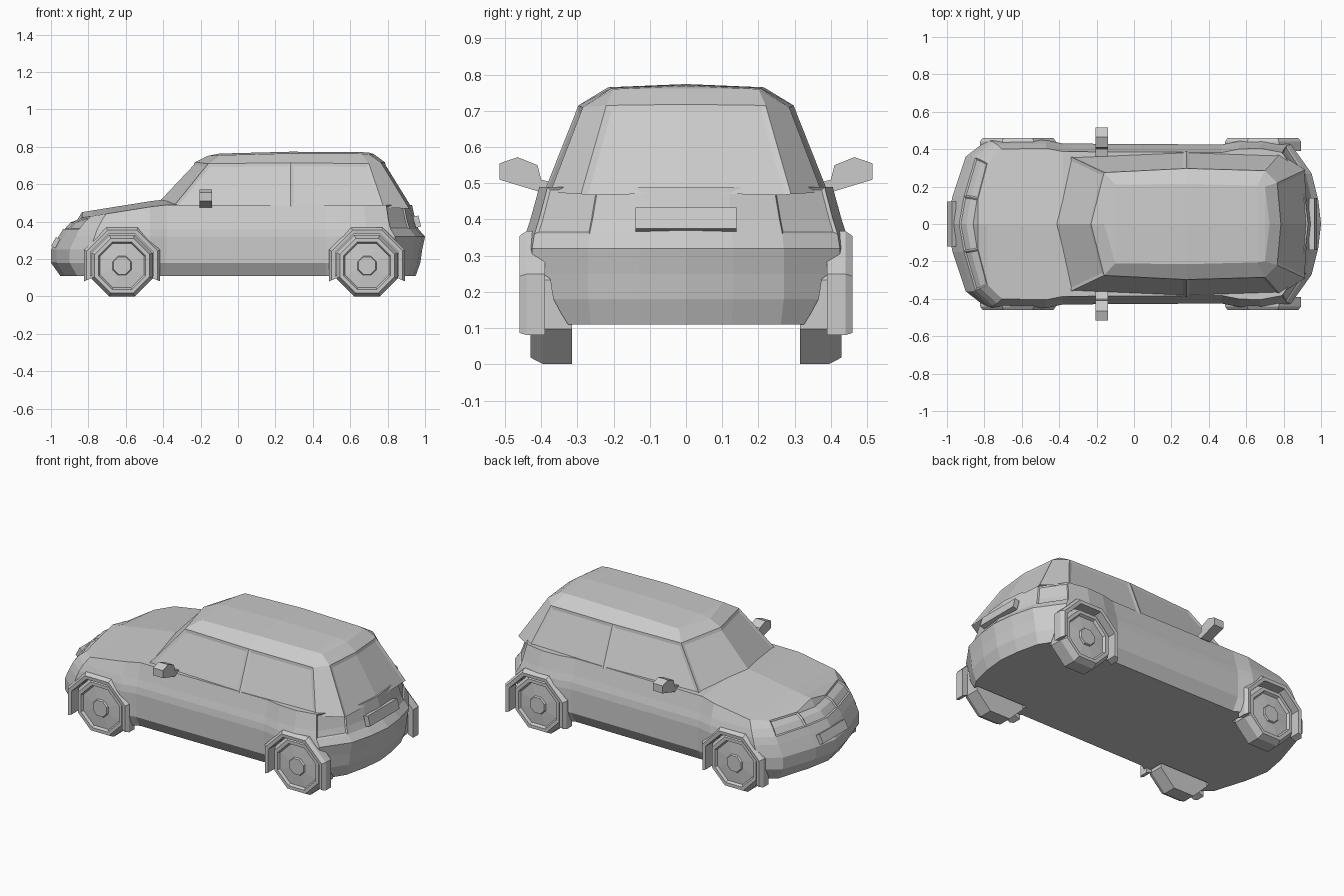
import bpy, bmesh
from math import radians, sin, cos, pi
from mathutils import Matrix

if "Cube" in bpy.data.objects:
    bpy.data.objects.remove(bpy.data.objects["Cube"])


def finish(bm, name):
    bmesh.ops.recalc_face_normals(bm, faces=bm.faces[:])
    me = bpy.data.meshes.new(name)
    bm.to_mesh(me)
    bm.free()
    ob = bpy.data.objects.new(name, me)
    bpy.context.collection.objects.link(ob)
    return ob


def skin(name, rows, panels, margin, depth):
    """Skin half-rings into a mirrored shell, then recess the listed panels."""
    bm, verts, faces = bmesh.new(), {}, {}

    def vert(p, s):
        key = (round(p[0], 4), round(p[1] * s, 4), round(p[2], 4))
        if key not in verts:
            verts[key] = bm.verts.new(key)
        return verts[key]

    for s in (1, -1):
        for r in range(len(rows) - 1):
            for c in range(len(rows[0]) - 1):
                quad = [rows[r][c], rows[r][c + 1], rows[r + 1][c + 1], rows[r + 1][c]]
                vs = list(dict.fromkeys(vert(p, s) for p in quad))
                if len(vs) > 2:
                    faces[s, r, c] = bm.faces.new(vs)
    bmesh.ops.recalc_face_normals(bm, faces=bm.faces[:])
    for cells in panels:
        bmesh.ops.inset_region(bm, faces=[faces[k] for k in cells], thickness=margin,
                               depth=-depth, use_even_offset=True)
    return finish(bm, name)


def lathe(name, profile, x, z, side, angles, closed):
    """Sweep a (radius, y) profile about a wheel axle."""
    bm = bmesh.new()
    rings = [[bm.verts.new((x + r * cos(a), y * side, z + r * sin(a))) for r, y in profile]
             for a in angles]
    n, m = len(angles), len(profile)
    for i in range(n if closed else n - 1):
        a, b = rings[i], rings[(i + 1) % n]
        for j in range(m - 1 if closed else m):
            k = (j + 1) % m
            bm.faces.new((a[j], a[k], b[k], b[j]))
    if not closed:
        bm.faces.new(rings[0])
        bm.faces.new(rings[-1])
    bmesh.ops.remove_doubles(bm, verts=bm.verts[:], dist=1e-5)
    return finish(bm, name)


def box(name, loc, size, tilt=0):
    bm = bmesh.new()
    bmesh.ops.create_cube(bm, size=1, matrix=Matrix.Translation(loc)
                          @ Matrix.Rotation(radians(tilt), 4, 'Y') @ Matrix.Diagonal((*size, 1)))
    return finish(bm, name)


# Lower body: one plan outline, reshaped at several heights
plan = [(-1, 0), (-.97, .15), (-.9, .36), (-.79, .445), (-.47, .45), (-.38, .43), (.47, .425),
        (.57, .445), (.7, .45), (.84, .425), (.95, .27), (.985, .13), (1, 0)]
levels = [(.11, .95, .95, .97), (.18, 1, .975, 1), (.25, 1, .985, 1), (.32, .96, 1, 1),
          (.36, .935, .965, .985), (.40, .90, .95, .955), (None, .855, .93, .90)]


def stretch(x, front, rear):
    if x < -.5:
        return -.5 + (x + .5) * (front - .5) / .5
    return .5 + (x - .5) * (rear - .5) / .5 if x > .5 else x


rows = []
for z, front, rear, w in levels:
    ring = []
    for i, (x, y) in enumerate(plan):
        x = stretch(x, front, rear)
        tuck = .93 if z == .11 and i in (5, 6) else 1
        ring.append((x, y * w * tuck, z or min(.49, .42 + (x + .84) * .16)))
    rows.append(ring)
floor = [(x, 0, z) for x, y, z in rows[0]]
crown = [(x, 0, z + (.03 if 0 < i and x < 0 else 0)) for i, (x, y, z) in enumerate(rows[-1])]
rows = [floor] + rows + [crown]
lamps = [[(s, r, c) for r in (5, 6)] for s in (1, -1) for c in (1, 9)]
grille = [[(s, r, 0) for s in (1, -1) for r in (5, 6)]]
body = skin("body", rows, lamps + grille, .008, .006)

# Cabin: windscreen, side glass, tailgate glass and roof
belt = [(-.43, 0, .505), (-.35, .365, .475), (.28, .39, .48), (.78, .375, .475),
        (.915, .29, .47), (.935, 0, .475)]
glass_top = [(-.23, 0, .718), (-.16, .275, .71), (.28, .297, .715), (.70, .285, .71),
             (.765, .22, .715), (.785, 0, .718)]
roof_edge = [(-.16, 0, .752), (-.10, .21, .755), (.28, .215, .765), (.66, .205, .763),
             (.70, .20, .76), (.725, 0, .762)]
roof_mid = [(x, 0, z if i in (0, 5) else z + .009) for i, (x, y, z) in enumerate(roof_edge)]
windows = [[(1, 0, c), (-1, 0, c)] for c in (0, 4)] + [[(s, 0, c)] for s in (1, -1) for c in (1, 2)]
skin("cabin", [belt, glass_top, roof_edge, roof_mid], windows, .018, .005)

# Wheels, arch openings and arch lips
octagon = [pi / 8 + i * pi / 4 for i in range(8)]
half = [pi / 8 + i * pi / 4 for i in range(-1, 5)]
tyre = [(0, .315), (.178, .315), (.178, .395), (.158, .43), (.137, .43), (.128, .415),
        (.055, .42), (.05, .43), (0, .43)]
opening = [(0, .30), (.187, .30), (.187, .55), (0, .55)]
lip = [(.183, .39), (.183, .458), (.205, .46), (.22, .44), (.22, .39)]
for end, x in (("front", -.62), ("rear", .69)):
    for hand, s in (("left", -1), ("right", 1)):
        tag = f"{end}_{hand}"
        cutter = lathe("cutter", opening, x, .165, s, octagon, True)
        cutter.hide_render = True
        mod = body.modifiers.new("arch", 'BOOLEAN')
        mod.operation, mod.object, mod.solver = 'DIFFERENCE', cutter, 'EXACT'
        bpy.context.view_layer.objects.active = body
        bpy.ops.object.modifier_apply(modifier=mod.name)
        bpy.data.objects.remove(cutter)
        lathe(f"wheel_{tag}", tyre, x, .165, s, octagon, True)
        lathe(f"arch_lip_{tag}", lip, x, .165, s, half, False)

# Door mirrors: outline extruded along the car
outline = [(.36, .50), (.40, .475), (.515, .51), (.515, .555), (.465, .572), (.41, .55), (.40, .51)]
for hand, s in (("left", -1), ("right", 1)):
    bm = bmesh.new()
    f = bm.faces.new([bm.verts.new((-.205, y * s, z)) for y, z in outline])
    out = bmesh.ops.extrude_face_region(bm, geom=[f])
    bmesh.ops.translate(bm, vec=(.065, 0, 0),
                        verts=[v for v in out["geom"] if isinstance(v, bmesh.types.BMVert)])
    finish(bm, f"door_mirror_{hand}")

# Plate panels
box("rear_plate", (.957, 0, .40), (.03, .28, .06), -15)
box("front_plate", (-.975, 0, .288), (.025, .24, .055), 28)
